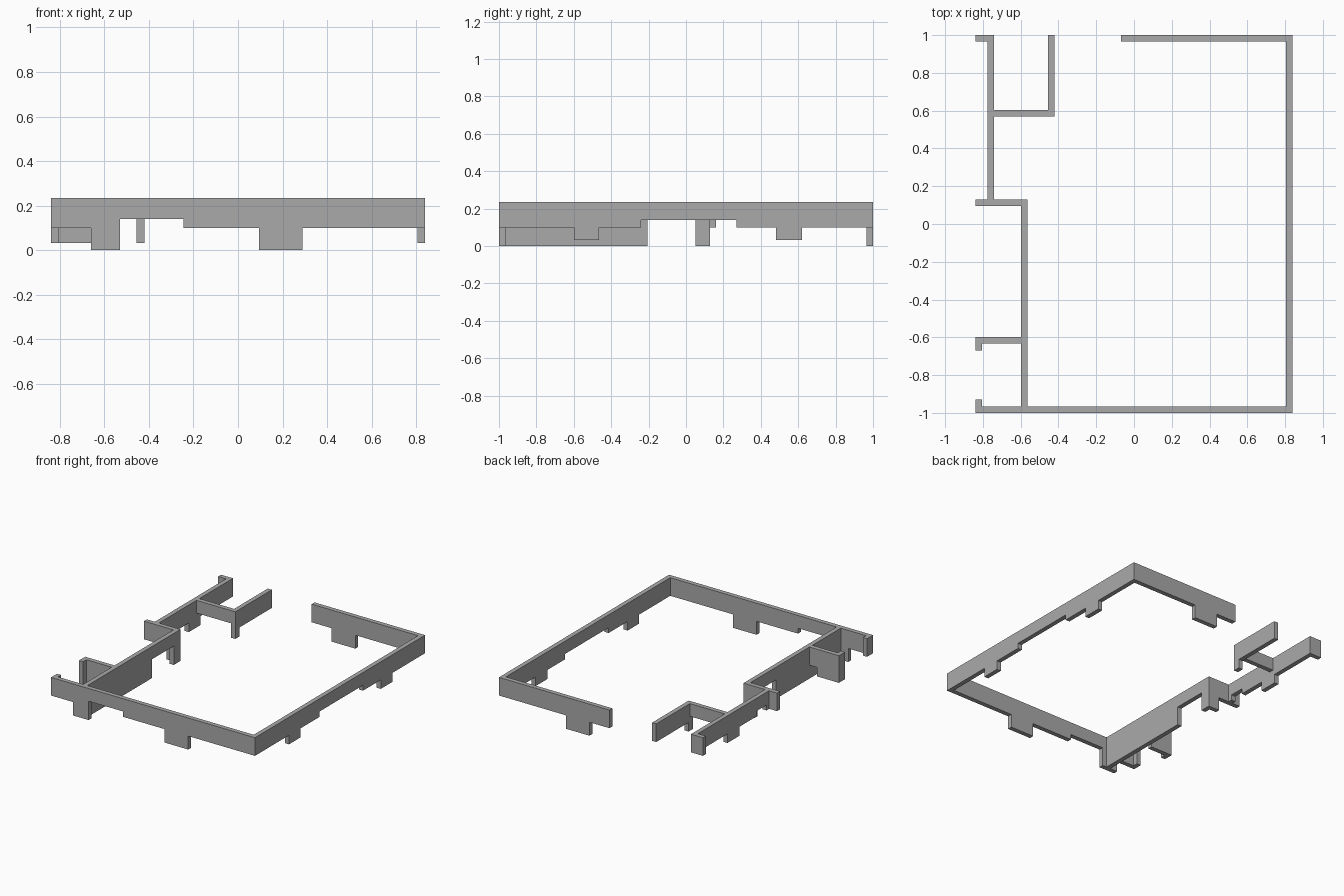
import bpy
import bmesh

TOP, T = 0.235, 0.034          # shared top height and wall thickness
BASE, HIGH, LOW, FOOT = 0.10, 0.14, 0.033, 0.0   # bottom levels

cube = bpy.data.objects.get("Cube")
if cube:
    bpy.data.objects.remove(cube, do_unlink=True)

grey = bpy.data.materials.new("plain grey")
grey.use_nodes = True
colour = (0.4, 0.4, 0.4, 1)
grey.diffuse_color = colour
grey.node_tree.nodes["Principled BSDF"].inputs["Base Color"].default_value = colour


def wall(name, axis, offset, start, runs):
    """Extrude a stepped elevation; runs are (end, bottom) pairs along the axis."""
    profile, here = [], start
    for end, bottom in runs:
        profile += [(here, bottom), (end, bottom)]
        here = end
    profile += [(here, TOP), (start, TOP)]

    bm = bmesh.new()
    place = (lambda s, z: (s, offset, z)) if axis == "x" else (lambda s, z: (offset, s, z))
    face = bm.faces.new([bm.verts.new(place(s, z)) for s, z in profile])
    side = bmesh.ops.extrude_face_region(bm, geom=[face])["geom"]
    shift = (0, T, 0) if axis == "x" else (T, 0, 0)
    bmesh.ops.translate(bm, vec=shift, verts=[v for v in side if isinstance(v, bmesh.types.BMVert)])
    bmesh.ops.recalc_face_normals(bm, faces=bm.faces)
    mesh = bpy.data.meshes.new(name)
    bm.to_mesh(mesh)
    bm.free()
    mesh.materials.append(grey)
    obj = bpy.data.objects.new(name, mesh)
    bpy.context.collection.objects.link(obj)


# Outer walls
wall("front_wall", "x", -1, -0.84,
     [(-0.66, BASE), (-0.53, FOOT), (-0.245, HIGH), (0.095, BASE), (0.29, FOOT), (0.84, BASE)])
wall("left_wall", "y", 0.84 - T, -1 + T,
     [(-0.60, BASE), (-0.465, LOW), (-0.24, BASE), (0.27, HIGH),
      (0.48, BASE), (0.62, LOW), (1 - T, BASE)])
wall("back_wall", "x", 1 - T, -0.07, [(0.095, BASE), (0.29, FOOT), (0.84, BASE)])

# Stepped right side
wall("right_front_wall", "y", -0.598, -1 + T, [(-0.205, FOOT), (0.05, HIGH), (0.095, FOOT)])
wall("right_jog_wall", "x", 0.095, -0.84, [(-0.655, BASE), (-0.598 + T, FOOT)])
wall("right_back_wall", "y", -0.775, 0.095 + T,
     [(0.16, BASE), (0.27, HIGH), (0.48, BASE), (0.62, LOW), (1, BASE)])
wall("back_corner_stub", "x", 1 - T, -0.84, [(-0.775, BASE)])

# Porch returns at the front right
wall("porch_wall", "x", -0.632, -0.84, [(-0.66, LOW), (-0.598, BASE)])
wall("porch_back_return", "y", -0.84, -0.67, [(-0.632, LOW)])
wall("porch_front_return", "y", -0.84, -1 + T, [(-0.93, BASE)])

# Small inner room at the back
wall("inner_cross_wall", "x", 0.57, -0.775 + T, [(-0.455, HIGH)])
wall("inner_side_wall", "y", -0.455, 0.57, [(0.62, LOW), (1, BASE)])
